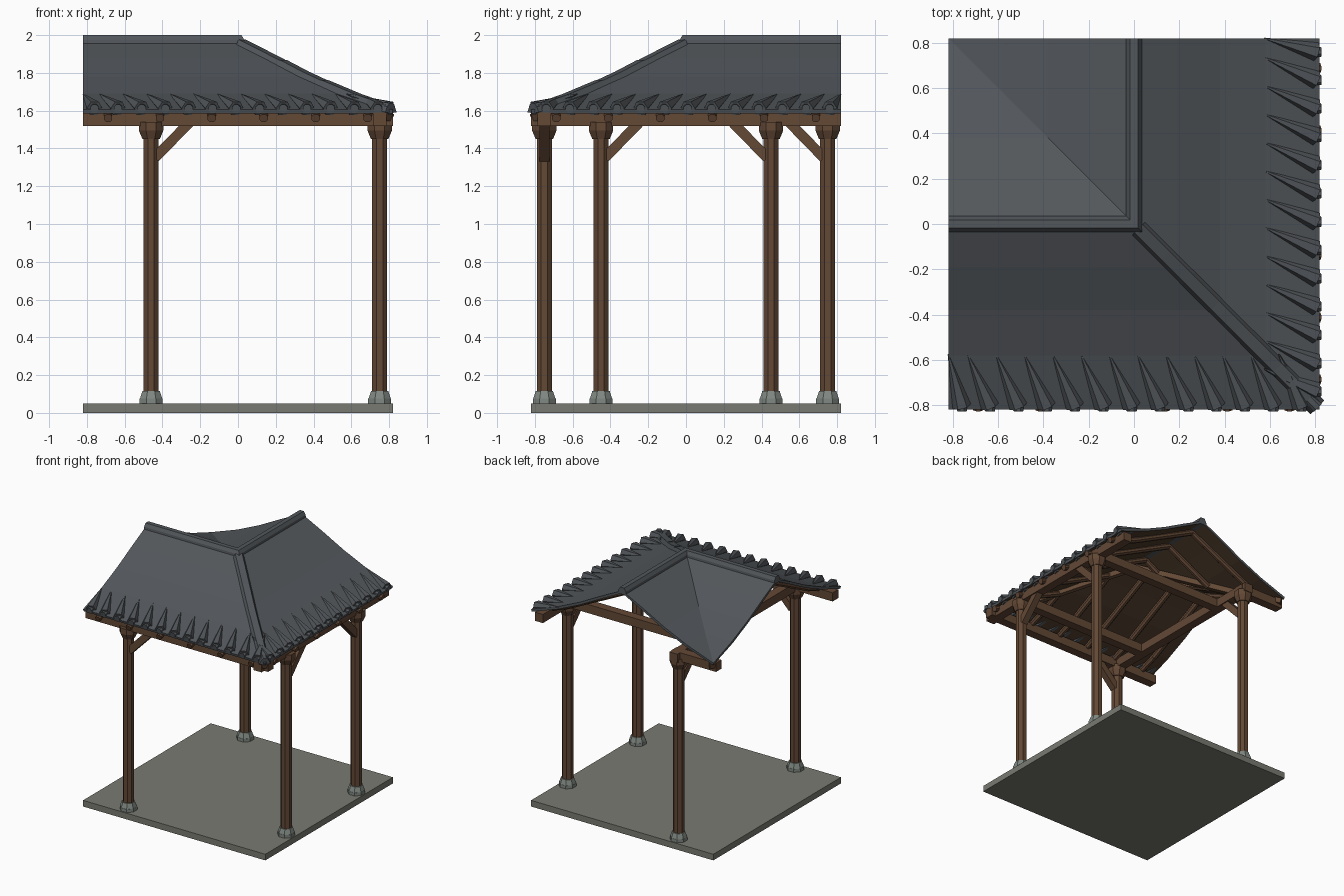
import bpy, bmesh, math
from mathutils import Vector, Matrix

cube = bpy.data.objects.get("Cube")
if cube:
    bpy.data.objects.remove(cube, do_unlink=True)


def material(name, color):
    m = bpy.data.materials.new(name)
    m.use_nodes = True
    m.diffuse_color = (*color, 1)
    m.node_tree.nodes["Principled BSDF"].inputs["Base Color"].default_value = (*color, 1)
    return m


SLATE = material("slate_grey", (0.085, 0.095, 0.105))
WOOD = material("brown_wood", (0.125, 0.065, 0.036))
PLANK = material("dark_planks", (0.075, 0.045, 0.025))
STONE = material("pale_stone", (0.22, 0.25, 0.225))
PAVING = material("paving_grey", (0.19, 0.195, 0.165))

EDGE = 0.82
# Roof slope: distance from ridge, height
SLOPE = [(0, 1.975), (0.19, 1.88), (0.38, 1.78), (0.58, 1.69), (EDGE, 1.605)]


def slope_height(d):
    for (d0, z0), (d1, z1) in zip(SLOPE, SLOPE[1:]):
        if d <= d1:
            return z0 + (z1 - z0) * (d - d0) / (d1 - d0)
    return SLOPE[-1][1]


def finish(name, bm, *mats):
    mesh = bpy.data.meshes.new(name)
    bm.to_mesh(mesh)
    bm.free()
    for m in mats:
        mesh.materials.append(m)
    obj = bpy.data.objects.new(name, mesh)
    bpy.context.collection.objects.link(obj)
    return obj


def box(bm, lo, hi):
    lo, hi = Vector(lo), Vector(hi)
    mat = Matrix.Translation((lo + hi) / 2) @ Matrix.Diagonal((*(hi - lo), 1))
    bmesh.ops.create_cube(bm, size=1, matrix=mat)


def rod(bm, a, b, r0, r1=None, sides=8):
    a, b = Vector(a), Vector(b)
    turn = (b - a).to_track_quat('Z', 'Y').to_matrix().to_4x4()
    mat = Matrix.Translation((a + b) / 2) @ turn @ Matrix.Rotation(math.pi / sides, 4, 'Z')
    bmesh.ops.create_cone(bm, cap_ends=True, segments=sides, radius1=r0,
                          radius2=r0 if r1 is None else r1, depth=(b - a).length, matrix=mat)


def loft(bm, rings):
    rows = [[bm.verts.new(p) for p in ring] for ring in rings]
    n = len(rows[0])
    for r, s in zip(rows, rows[1:]):
        for i in range(n):
            bm.faces.new((r[i], r[(i + 1) % n], s[(i + 1) % n], s[i]))
    bm.faces.new(rows[0])
    bm.faces.new(rows[-1])


def mirror_diagonal(bm):
    # Copy one wing of the roof onto the other: (x, y) -> (-y, -x)
    copy = bmesh.ops.duplicate(bm, geom=bm.verts[:] + bm.edges[:] + bm.faces[:])["geom"]
    for v in copy:
        if isinstance(v, bmesh.types.BMVert):
            v.co = (-v.co.y, -v.co.x, v.co.z)
    bmesh.ops.recalc_face_normals(bm, faces=bm.faces[:])


# Paved floor
bm = bmesh.new()
box(bm, (-EDGE, -EDGE, 0), (EDGE, EDGE, 0.05))
finish("floor_slab", bm, PAVING)

# Posts with stone feet, capitals and one brace each (x, y, brace direction)
POSTS = [(-0.46, -0.75, (1, 0)), (0.75, -0.45, (0, 1)),
         (0.75, 0.45, (0, -1)), (-0.46, 0.75, (0, -1))]
for i, (x, y, (dx, dy)) in enumerate(POSTS, 1):
    bm = bmesh.new()
    rod(bm, (x, y, 0.05), (x, y, 0.075), 0.066)
    rod(bm, (x, y, 0.075), (x, y, 0.115), 0.064, 0.05)
    finish(f"post_foot_{i}", bm, STONE)
    bm = bmesh.new()
    rod(bm, (x, y, 0.1), (x, y, 1.5), 0.043)
    rod(bm, (x, y, 1.45), (x, y, 1.495), 0.05, 0.07)
    rod(bm, (x, y, 1.495), (x, y, 1.54), 0.07)
    finish(f"post_{i}", bm, WOOD)
    bm = bmesh.new()
    rod(bm, (x + dx * 0.02, y + dy * 0.02, 1.35),
        (x + dx * 0.22, y + dy * 0.22, 1.555), 0.038, sides=4)
    finish(f"post_brace_{i}", bm, WOOD)

# Eave beams and tie beams
BEAMS = {"front_eave_beam": ((-EDGE, -0.75), (EDGE, -0.75)),
         "right_eave_beam": ((0.75, -EDGE), (0.75, EDGE)),
         "back_tie_beam": ((-0.46, 0.45), (0.75, 0.45)),
         "front_tie_beam": ((-0.46, -0.45), (0.75, -0.45)),
         "left_tie_beam": ((-0.46, -0.75), (-0.46, EDGE)),
         "inner_eave_beam": ((-EDGE, 0.75), (-0.42, 0.75))}
for name, ((x0, y0), (x1, y1)) in BEAMS.items():
    bm = bmesh.new()
    w = 0.036
    px, py = (0, w) if y0 == y1 else (w, 0)
    box(bm, (x0 - px, y0 - py, 1.52), (x1 + px, y1 + py, 1.59))
    finish(name, bm, WOOD)

# Roof skin: outer slopes meet at a hip, inner slopes meet at a valley
bm = bmesh.new()
for (d0, z0), (d1, z1) in zip(SLOPE, SLOPE[1:]):
    for s in (1, -1):
        pts = [(-EDGE, -s * d0, z0), (-EDGE, -s * d1, z1), (s * d1, -s * d1, z1), (s * d0, -s * d0, z0)]
        # The lowest inner strip ends in a triangle, so drop its repeated corner
        pts = [p for k, p in enumerate(pts) if p not in pts[:k]]
        bm.faces.new([bm.verts.new(p) for p in pts])
mirror_diagonal(bm)
bmesh.ops.remove_doubles(bm, verts=bm.verts[:], dist=0.0005)
bm.normal_update()
for f in bm.faces:
    if f.normal.z < 0:
        f.normal_flip()
roof = finish("roof_skin", bm, SLATE, PLANK)
mod = roof.modifiers.new("thickness", 'SOLIDIFY')
mod.thickness = 0.02
mod.offset = -1
mod.material_offset = 1

# Ridge caps, mitred at the corner
bm = bmesh.new()
CAP = [(-0.038, 1.945), (-0.034, 1.975), (-0.018, 2.0), (0.018, 2.0), (0.034, 1.975), (0.038, 1.945)]
loft(bm, [[(-EDGE, y, z) for y, z in CAP], [(-y, y, z) for y, z in CAP]])
mirror_diagonal(bm)
finish("ridge_caps", bm, SLATE)

# Hip cap in three stepped lengths
bm = bmesh.new()
for d0, d1, lift in ((0.02, 0.26, 0.012), (0.24, 0.48, 0.015), (0.46, 0.81, 0.018)):
    rings = []
    for d in (d0, (d0 + d1) / 2, d1):
        z = slope_height(d)
        rings.append([(d + t, -d + t, z + h) for t, h in
                      ((-0.03, -0.018), (-0.018, lift), (0.018, lift), (0.03, -0.018))])
    loft(bm, rings)
rod(bm, (0.77, -0.77, 1.617), (0.81, -0.81, 1.61), 0.032)
bmesh.ops.recalc_face_normals(bm, faces=bm.faces[:])
finish("hip_cap", bm, SLATE)

# Eave tiles: slanted tapering rolls with round ends
bm = bmesh.new()
for k in range(13):
    x = -0.76 + 0.125 * k
    rod(bm, (x, -0.805, 1.612), (max(x - 0.1, -EDGE), -0.575, 1.688), 0.042, 0.003, sides=6)
    rod(bm, (x, -0.78, 1.618), (x, -0.825, 1.61), 0.024)
mirror_diagonal(bm)
finish("eave_tiles", bm, SLATE)

# Round rafters under both slopes of each wing
bm = bmesh.new()
for k in range(6):
    x = -0.688 + 0.275 * k
    start = max(0, x)
    path = [(-d, slope_height(d) - 0.045) for d in (start, 0.58, EDGE) if d >= start]
    if x < 0:
        path.insert(0, (-x - 0.02, slope_height(-x) - 0.045))
    for (y0, z0), (y1, z1) in zip(path, path[1:]):
        rod(bm, (x, y0, z0), (x, y1, z1), 0.024)
mirror_diagonal(bm)
finish("rafters", bm, WOOD)

# Hip and valley rafters along the diagonal
bm = bmesh.new()
for s in (1, -1):
    rod(bm, (0, 0, 1.925), (s * 0.58, -s * 0.58, 1.645), 0.03, sides=4)
    rod(bm, (s * 0.58, -s * 0.58, 1.645), (s * 0.8, -s * 0.8, 1.565), 0.03, sides=4)
finish("diagonal_rafters", bm, WOOD)
